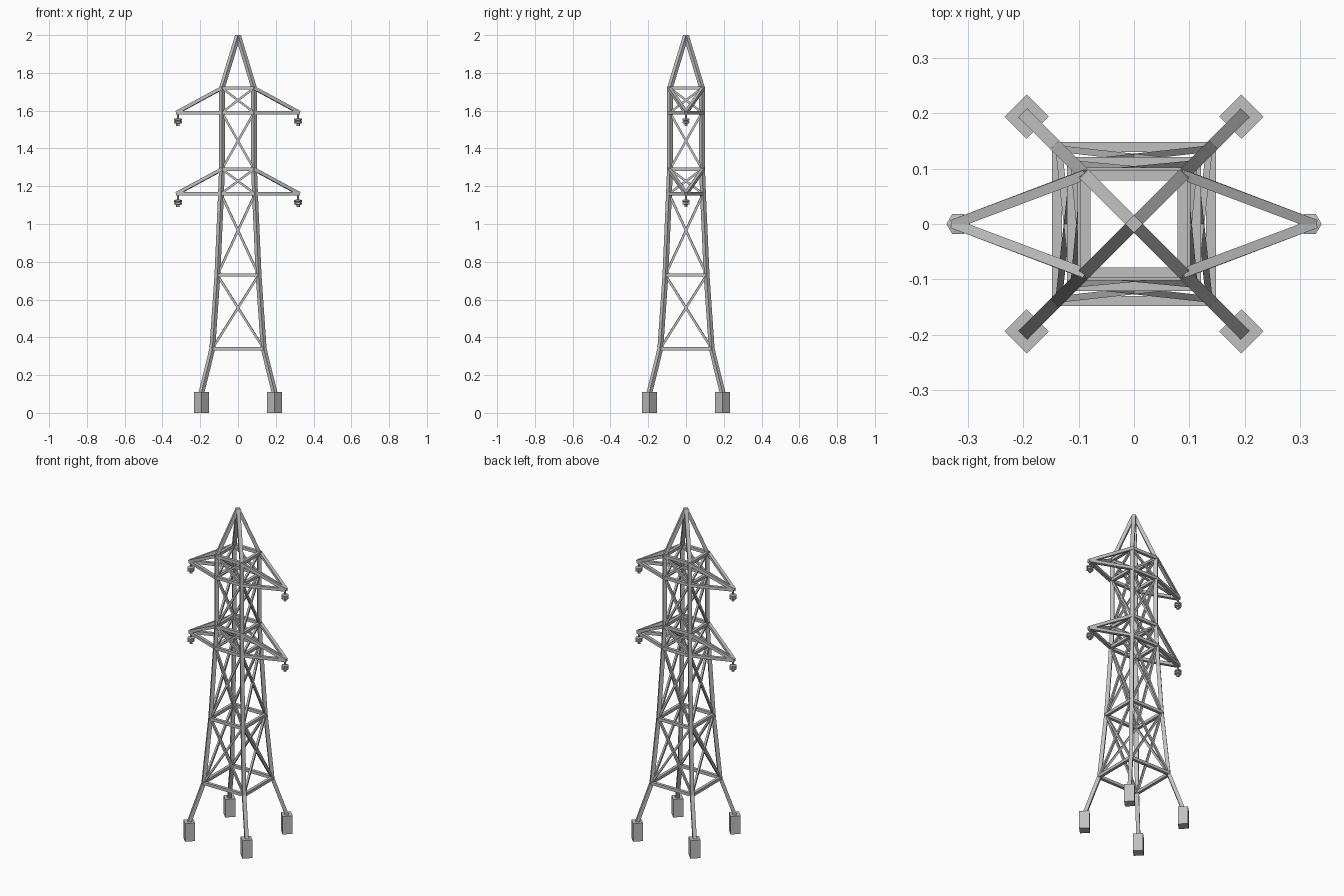
import bpy, bmesh, math
from mathutils import Vector, Matrix

cube = bpy.data.objects.get("Cube")
if cube:
    bpy.data.objects.remove(cube, do_unlink=True)


def material(name, rgb):
    m = bpy.data.materials.new(name)
    m.use_nodes = True
    m.diffuse_color = (*rgb, 1)
    m.node_tree.nodes["Principled BSDF"].inputs["Base Color"].default_value = (*rgb, 1)
    return m


STEEL = material("galvanised grey", (0.53, 0.53, 0.53))


def finish(bm, name):
    bmesh.ops.recalc_face_normals(bm, faces=bm.faces)
    mesh = bpy.data.meshes.new(name)
    bm.to_mesh(mesh)
    bm.free()
    mesh.materials.append(STEEL)
    obj = bpy.data.objects.new(name, mesh)
    bpy.context.collection.objects.link(obj)
    return obj


def loft(bm, rings):
    """Skin a stack of equal-sized rings and cap both ends."""
    rows = [[bm.verts.new(p) for p in ring] for ring in rings]
    for a, b in zip(rows, rows[1:]):
        for i in range(len(a)):
            j = (i + 1) % len(a)
            bm.faces.new((a[i], a[j], b[j], b[i]))
    bm.faces.new(rows[0])
    bm.faces.new(rows[-1])


def polygon(x, y, z, radius, sides):
    return [Vector((x + radius * math.cos(2 * math.pi * i / sides),
                    y + radius * math.sin(2 * math.pi * i / sides), z))
            for i in range(sides)]


def beam(bm, a, b, width):
    """Square bar from a to b with its sides kept level."""
    a, b = Vector(a), Vector(b)
    along = (b - a).normalized()
    side = along.cross(Vector((0, 0, 1))).normalized()
    up = side.cross(along)
    h = width / 2
    corners = [side * h * s + up * h * t for s, t in ((1, 1), (-1, 1), (-1, -1), (1, -1))]
    loft(bm, [[p + c for c in corners] for p in (a, b)])


# Height and half-width of the tower at each joint
LEG = [(0.09, 0.198), (0.34, 0.136), (0.73, 0.109), (1.16, 0.09),
       (1.29, 0.085), (1.59, 0.085), (1.72, 0.085), (2.0, 0.0)]
LEVELS = LEG[1:-1]
QUADRANTS = [(1, 1), (-1, 1), (-1, -1), (1, -1)]

# Legs and concrete-style footings
for sx, sy in QUADRANTS:
    place = ("back" if sy > 0 else "front") + ("_left" if sx > 0 else "_right")
    bm = bmesh.new()
    loft(bm, [polygon(sx * r, sy * r, z, 0.0155, 4) for z, r in LEG])
    finish(bm, place + "_leg")
    bm = bmesh.new()
    loft(bm, [polygon(sx * 0.194, sy * 0.194, z, 0.04, 4) for z in (0, 0.11)])
    finish(bm, place + "_footing")

# Level frames around the tower
for n, (z, r) in enumerate(LEVELS):
    bm = bmesh.new()
    o = r + 0.003
    for (ax, ay), (bx, by) in zip(QUADRANTS, QUADRANTS[1:] + QUADRANTS[:1]):
        beam(bm, (ax * o, ay * o, z), (bx * o, by * o, z), 0.018)
    finish(bm, f"level_frame_{n + 1}")

# Crossed braces on all four faces of each bay
for n, ((z0, r0), (z1, r1)) in enumerate(zip(LEVELS, LEVELS[1:])):
    bm = bmesh.new()
    for k in range(4):
        turn = Matrix.Rotation(k * math.pi / 2, 3, "Z")
        for s in (1, -1):
            beam(bm, turn @ Vector((-s * r0, -r0, z0)),
                 turn @ Vector((s * r1, -r1, z1)), 0.012)
    finish(bm, f"cross_braces_{n + 1}")

# Cross arms with hanging insulators
STEM, DISC = 0.006, 0.021
PROFILE = [(0.0, STEM), (-0.03, STEM), (-0.033, DISC), (-0.042, DISC), (-0.044, 0.014),
           (-0.047, DISC), (-0.056, DISC), (-0.059, 0.009), (-0.07, 0.009)]
for tier, z in (("lower", 1.16), ("upper", 1.59)):
    for sx, side in ((1, "left"), (-1, "right")):
        bm = bmesh.new()
        for sy in (1, -1):
            tip = (sx * 0.325, 0, z)
            beam(bm, (sx * 0.088, sy * 0.09, z), tip, 0.018)
            beam(bm, (sx * 0.085, sy * 0.09, z + 0.13), tip, 0.018)
        finish(bm, f"{tier}_{side}_arm")
        bm = bmesh.new()
        loft(bm, [polygon(sx * 0.318, 0, z + dz, r, 6) for dz, r in PROFILE])
        finish(bm, f"{tier}_{side}_insulator")
